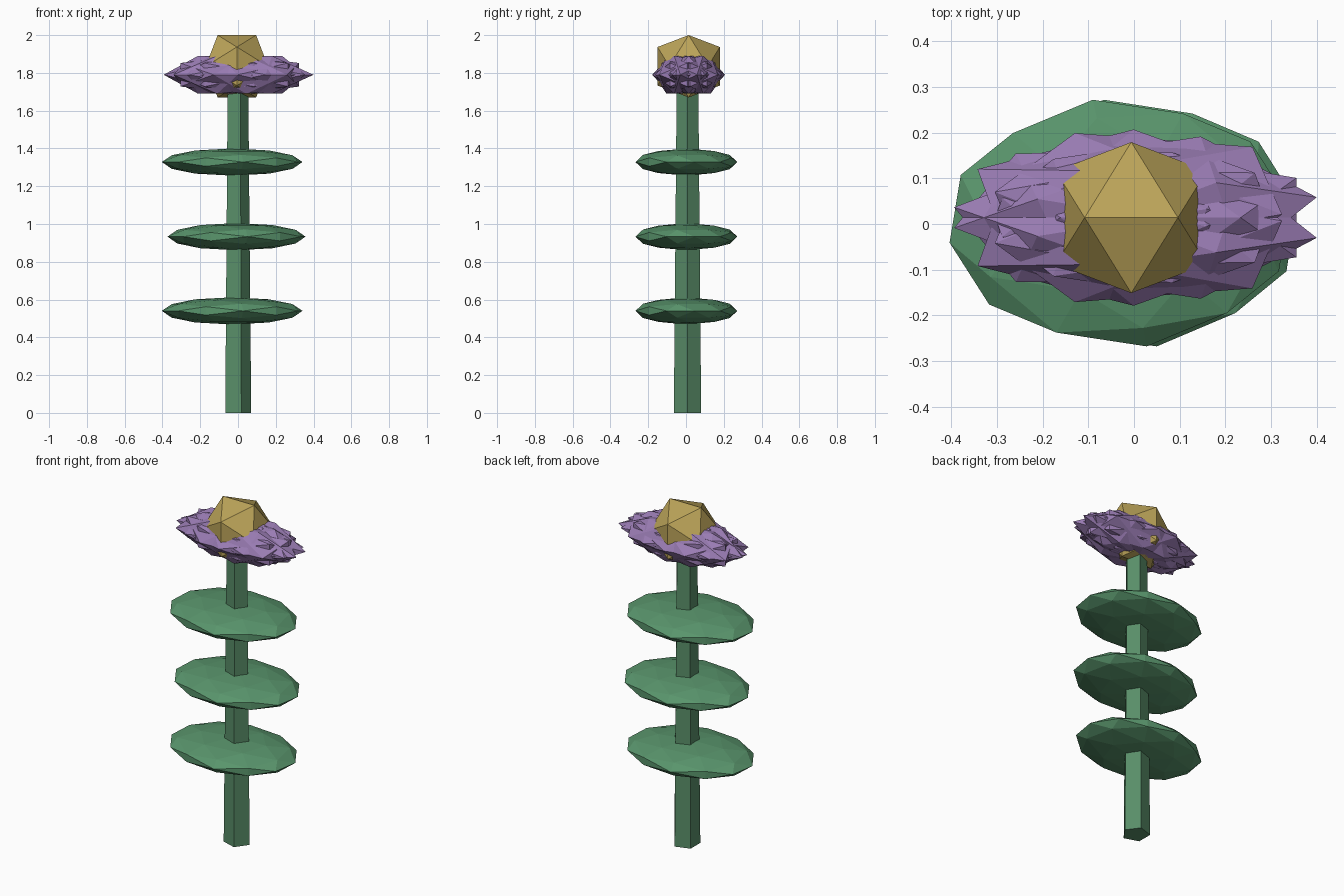
import bpy, bmesh
from math import radians, cos, sin, tau
from mathutils import Matrix, Vector

if "Cube" in bpy.data.objects:
    bpy.data.objects.remove(bpy.data.objects["Cube"])


def material(name, rgb):
    m = bpy.data.materials.new(name)
    m.diffuse_color = (*rgb, 1)
    m.use_nodes = True
    m.node_tree.nodes["Principled BSDF"].inputs["Base Color"].default_value = m.diffuse_color
    return m


def finish(name, bm, mat):
    me = bpy.data.meshes.new(name)
    bm.to_mesh(me)
    bm.free()
    me.materials.append(mat)
    ob = bpy.data.objects.new(name, me)
    bpy.context.collection.objects.link(ob)
    return ob


# Edge-up icosphere, spun about z, then squashed and placed
def add_ico(bm, level, spin, scale, loc):
    m = (Matrix.Translation(loc) @ Matrix.Diagonal((*scale, 1))
         @ Matrix.Rotation(spin, 4, 'Z') @ Matrix.Rotation(radians(-31.717), 4, 'Y'))
    bmesh.ops.create_icosphere(bm, subdivisions=level, radius=1, matrix=m)


stem_green = material("stem_green", (0.10, 0.27, 0.14))
leaf_green = material("leaf_green", (0.10, 0.30, 0.15))
purple = material("petal_purple", (0.32, 0.20, 0.45))
gold = material("center_gold", (0.50, 0.37, 0.10))

# Tapered five-sided stem with a corner towards +x
bm = bmesh.new()
rings = []
for r, z in ((0.076, 0.0), (0.06, 1.76)):
    rings.append([bm.verts.new((-0.006 + r * cos(tau * k / 5), 0.008 + r * sin(tau * k / 5), z))
                  for k in range(5)])
for k in range(5):
    j = (k + 1) % 5
    bm.faces.new((rings[0][k], rings[0][j], rings[1][j], rings[1][k]))
bm.faces.new(rings[0][::-1])
bm.faces.new(rings[1])
finish("stem", bm, stem_green)

# Three flat leaf discs
for i, (x, rx, z) in enumerate(((-0.031, 0.377, 0.54), (-0.008, 0.37, 0.933), (-0.031, 0.377, 1.328))):
    bm = bmesh.new()
    add_ico(bm, 2, radians(9), (rx, 0.273, 0.072), (x, 0.002, z))
    finish(f"leaf_disc_{i + 1}", bm, leaf_green)

# Ring of overlapping spiky petals
N = 9
bm = bmesh.new()
for k in range(N):
    a = tau * k / N
    add_ico(bm, 1, a, (0.375, 0.165, 0.118),
            Vector((0.004 + 0.032 * cos(a), 0.014 + 0.032 * sin(a), 1.79)))
finish("petals", bm, purple)

# Faceted flower centre
bm = bmesh.new()
add_ico(bm, 1, 0, (0.194, 0.194, 0.194), (-0.006, 0.014, 1.835))
finish("flower_center", bm, gold)
